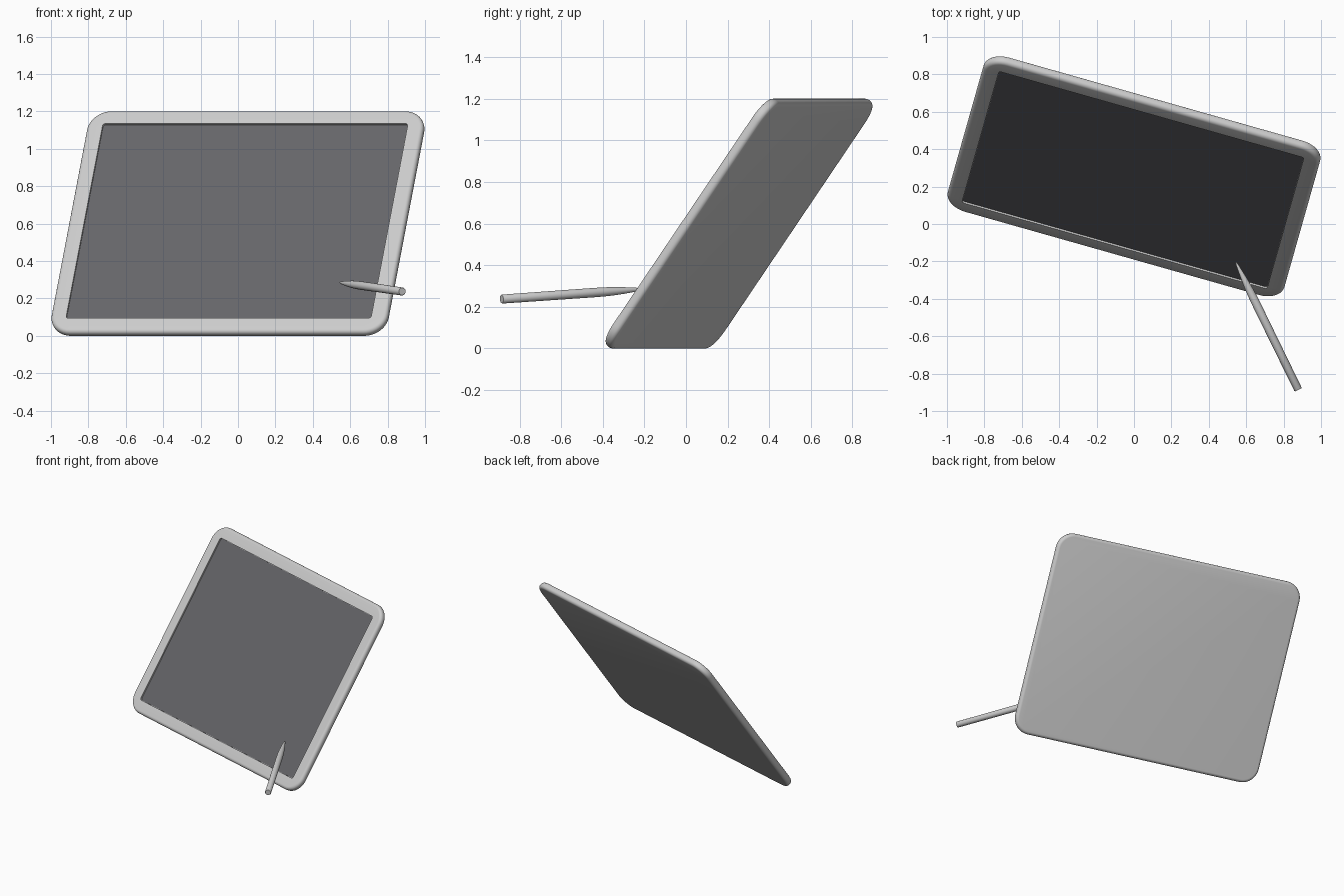
import bpy, bmesh
from math import sin, cos, pi, radians
from mathutils import Matrix, Vector

if "Cube" in bpy.data.objects:
    bpy.data.objects.remove(bpy.data.objects["Cube"])

W, H, T, R = 1.87, 1.45, 0.052, 0.12      # slab width, height, thickness, corner radius
SW, SH, SR = 1.695, 1.27, 0.015           # screen opening
EDGE, RECESS = 0.022, 0.012
POSE = Matrix.Translation((0, 0.255, 0.6)) @ Matrix.Rotation(radians(-15.8), 4, 'Z') @ Matrix.Rotation(radians(55), 4, 'X')


def rounded_rect(bm, w, h, r, z, n=10):
    pts = []
    for k, (sx, sy) in enumerate(((1, 1), (-1, 1), (-1, -1), (1, -1))):
        for i in range(n + 1):
            a = (k + i / n) * pi / 2
            pts.append(bm.verts.new((sx * (w / 2 - r) + r * cos(a),
                                     sy * (h / 2 - r) + r * sin(a), z)))
    return pts


def bridge(bm, loops):
    for a, b in zip(loops, loops[1:]):
        for i in range(len(a)):
            j = (i + 1) % len(a)
            bm.faces.new((a[i], a[j], b[j], b[i]))


def finish(bm, name, matrix, angle=35):
    bmesh.ops.recalc_face_normals(bm, faces=bm.faces)
    me = bpy.data.meshes.new(name)
    bm.to_mesh(me)
    bm.free()
    ob = bpy.data.objects.new(name, me)
    bpy.context.collection.objects.link(ob)
    ob.matrix_world = matrix
    bpy.ops.object.select_all(action='DESELECT')
    ob.select_set(True)
    bpy.context.view_layer.objects.active = ob
    bpy.ops.object.shade_smooth_by_angle(angle=radians(angle))
    return ob


# Tablet body: rounded slab with rounded rim and a shallow screen recess
bm = bmesh.new()
loops = []
for side in (-1, 1):
    for i in range(7):
        a = (i / 6 if side == 1 else i / 6 - 1) * pi / 2
        d = EDGE * (1 - cos(a))
        loops.append(rounded_rect(bm, W - 2 * d, H - 2 * d, R - d,
                                  side * (T / 2 - EDGE) + EDGE * sin(a)))
loops.append(rounded_rect(bm, SW, SH, SR, T / 2))
loops.append(rounded_rect(bm, SW, SH, SR, T / 2 - RECESS))
bridge(bm, loops)
bm.faces.new(loops[0])
bm.faces.new(loops[-1])
finish(bm, "tablet_body", POSE)

# Dark screen panel sitting in the recess
bm = bmesh.new()
loops = [rounded_rect(bm, SW - 0.002, SH - 0.002, SR, T / 2 - RECESS + z) for z in (-0.004, 0.002)]
bridge(bm, loops)
bm.faces.new(loops[0])
bm.faces.new(loops[1])
screen = finish(bm, "screen", POSE)
mat = bpy.data.materials.new("dark_glass")
mat.diffuse_color = (0.13, 0.13, 0.14, 1)
mat.use_nodes = True
mat.node_tree.nodes["Principled BSDF"].inputs["Base Color"].default_value = mat.diffuse_color
screen.data.materials.append(mat)

# Stylus: lathed profile from pointed tip to flat end
tip, end = Vector((0.545, -0.205, 0.285)), Vector((0.878, -0.886, 0.237))
axis = end - tip
L = axis.length
profile = [(0.003, 0), (0.006, 0.012), (0.0105, 0.05), (0.0155, 0.1), (0.0195, 0.15),
           (0.022, 0.21), (0.0225, 0.27), (0.0215, L - 0.003), (0.0195, L)]
bm = bmesh.new()
loops = [[bm.verts.new((r * cos(2 * pi * i / 32), r * sin(2 * pi * i / 32), z))
          for i in range(32)] for r, z in profile]
bridge(bm, loops)
bm.faces.new(loops[0])
bm.faces.new(loops[-1])
finish(bm, "stylus", Matrix.Translation(tip) @ axis.to_track_quat('Z', 'Y').to_matrix().to_4x4())
